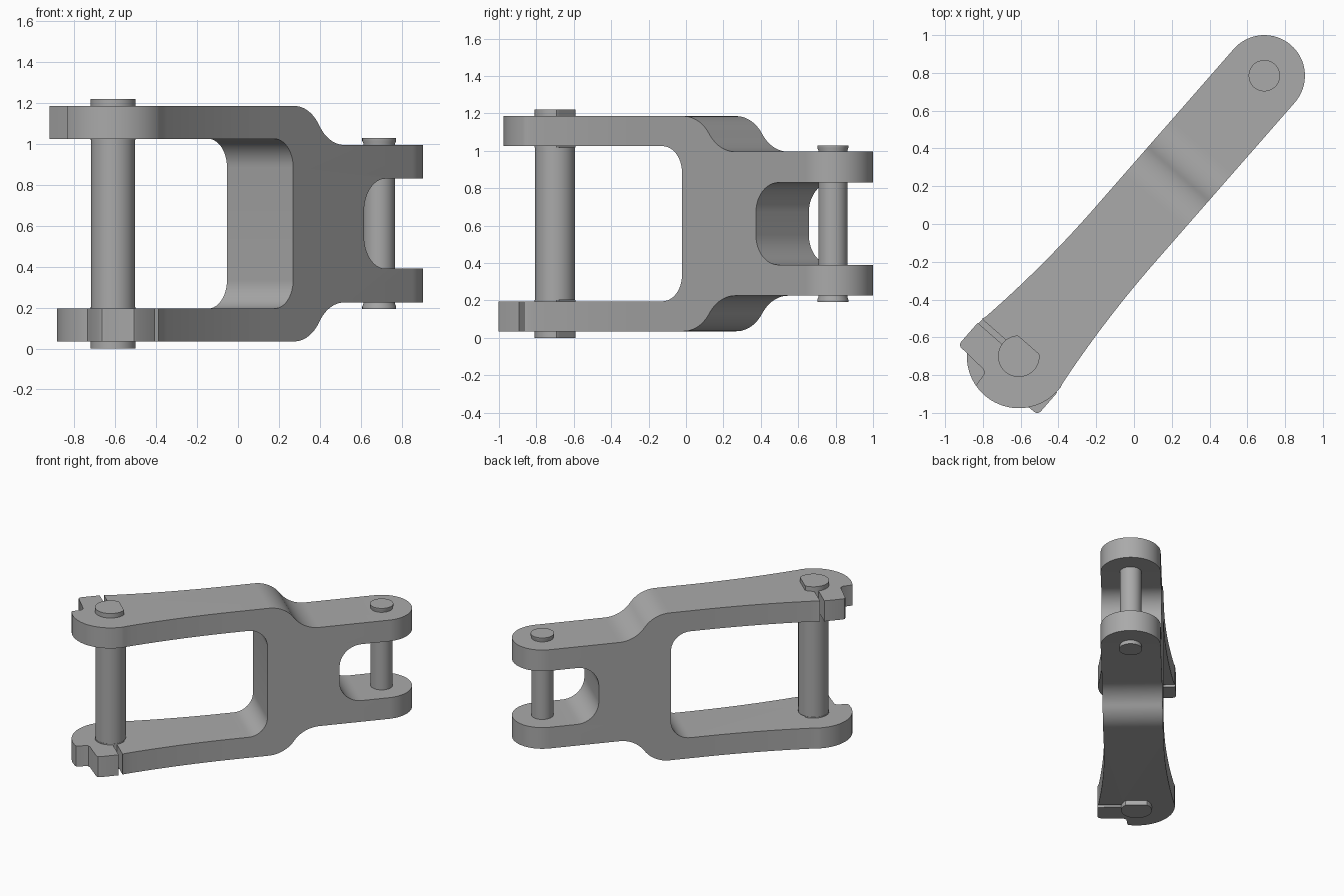
import bpy, bmesh
from math import sin, cos, pi, radians, atan2
from mathutils import Matrix, Vector

cube = bpy.data.objects.get("Cube")
if cube:
    bpy.data.objects.remove(cube)

# Local frame: u runs from the large pin to the small pin, v across, z from mid height
LARGE_PIN, SMALL_PIN, MID = Vector((-0.61, -0.70)), Vector((0.69, 0.785)), 0.61
AXIS = SMALL_PIN - LARGE_PIN
LENGTH = AXIS.length
PLACE = (Matrix.Translation((*LARGE_PIN, MID))
         @ Matrix.Rotation(atan2(AXIS.y, AXIS.x), 4, 'Z'))

steel = bpy.data.materials.new("steel grey")
steel.use_nodes = True
grey = (0.40, 0.40, 0.40, 1)
steel.diffuse_color = grey
steel.node_tree.nodes["Principled BSDF"].inputs["Base Color"].default_value = grey


def add_object(name, bm):
    bmesh.ops.recalc_face_normals(bm, faces=bm.faces)
    mesh = bpy.data.meshes.new(name)
    bm.to_mesh(mesh)
    bm.free()
    mesh.materials.append(steel)
    obj = bpy.data.objects.new(name, mesh)
    bpy.context.collection.objects.link(obj)
    return obj


def finish(obj):
    obj.data.transform(PLACE)
    bpy.ops.object.select_all(action='DESELECT')
    obj.select_set(True)
    bpy.context.view_layer.objects.active = obj
    bpy.ops.object.shade_smooth_by_angle(angle=radians(30))


def prism(name, points, direction):
    bm = bmesh.new()
    face = bm.faces.new([bm.verts.new(p) for p in points])
    ext = bmesh.ops.extrude_face_region(bm, geom=[face])["geom"]
    bmesh.ops.translate(bm, vec=direction,
                        verts=[g for g in ext if isinstance(g, bmesh.types.BMVert)])
    return add_object(name, bm)


def arc(cx, cy, r, start, end, n=12):
    angles = [radians(start + (end - start) * i / n) for i in range(n + 1)]
    return [(cx + r * cos(a), cy + r * sin(a)) for a in angles]


# Plan outline: round small end, flared arms, clamp slot and stepped hook
END, NARROW, FLARE = 0.275, 0.215, 0.85


def flare(side):
    us = [FLARE + (0.04 - FLARE) * i / 14 for i in range(15)]
    return [(u, side * (NARROW + 0.06 * ((FLARE - u) / FLARE) ** 2)) for u in us]


hook = [(0.02, 0.277), (0.02, 0.09), (-0.01, 0.09), (-0.01, 0.28), (-0.145, 0.28),
        (-0.16, 0.275), (-0.167, 0.262), (-0.175, 0.10), (-0.18, 0.085),
        (-0.195, 0.075), (-0.255, 0.07)]
plan = (arc(LENGTH, 0, NARROW, -90, 90, 32) + flare(1) + hook
        + arc(0, 0, END, 166, 276, 32) + flare(-1)[::-1])

# Side profile of the upper half: window, shoulder and fork slot
BEND = 54.7
R = 0.225
profile = ([(-0.5, 0.415)] + arc(0.95, 0.275, 0.14, 90, 0) + [(1.09, 0), (1.615, 0)]
           + arc(1.775, 0.06, 0.16, 180, 90) + [(2.5, 0.22), (2.5, 0.385)]
           + arc(1.467, 0.385 + R, R, 270, 270 - BEND)
           + arc(1.10, 0.575 - R, R, 90 - BEND, 90)[1:] + [(-0.5, 0.575)])

# Link body: one half, then the same half turned about the long axis
body = prism("link_body", [(u, -0.5, z) for u, z in profile], (0, 1, 0))
cutter = prism("plan_cutter", [(u, v, -0.5) for u, v in plan], (0, 0, 1.5))
cutter.hide_render = True
mod = body.modifiers.new("plan", 'BOOLEAN')
mod.operation, mod.object, mod.solver = 'INTERSECT', cutter, 'EXACT'
bpy.context.view_layer.update()
bm = bmesh.new()
bm.from_object(body, bpy.context.evaluated_depsgraph_get())
body.modifiers.clear()
bpy.data.objects.remove(cutter)
seam = [f for f in bm.faces if all(abs(v.co.z) < 1e-4 for v in f.verts)]
bmesh.ops.delete(bm, geom=seam, context='FACES')
copy = bmesh.ops.duplicate(bm, geom=bm.verts[:] + bm.edges[:] + bm.faces[:])["geom"]
bmesh.ops.rotate(bm, matrix=Matrix.Rotation(pi, 3, 'X'), cent=(0, 0, 0),
                 verts=[g for g in copy if isinstance(g, bmesh.types.BMVert)])
bmesh.ops.remove_doubles(bm, verts=bm.verts, dist=0.0005)
bmesh.ops.recalc_face_normals(bm, faces=bm.faces)
bm.to_mesh(body.data)
bm.free()
finish(body)


# Pins: stacked rings, optionally cut flat on the side facing the body
def pin(name, u, rings, sides=48):
    bm = bmesh.new()
    loops = []
    for z, r, flat in rings:
        angles = [2 * pi * i / sides for i in range(sides)]
        loops.append([bm.verts.new((u + min(r * cos(a), flat), r * sin(a), z))
                      for a in angles])
    for low, high in zip(loops, loops[1:]):
        for i in range(sides):
            j = (i + 1) % sides
            bm.faces.new((low[i], low[j], high[j], high[i]))
    bm.faces.new(loops[0][::-1])
    bm.faces.new(loops[-1])
    bmesh.ops.remove_doubles(bm, verts=bm.verts, dist=0.0001)
    finish(add_object(name, bm))


def mirrored(rings):
    return [(-z, r, f) for z, r, f in rings] + rings[::-1]


pin("large_pin", 0, mirrored([(0.61, 0.11, 0.08), (0.408, 0.11, 0.08), (0.408, 0.108, 1)]))
pin("small_pin", LENGTH, mirrored([(0.418, 0.083, 1), (0.405, 0.083, 1),
                                   (0.393, 0.078, 1), (0.38, 0.078, 1)]))
